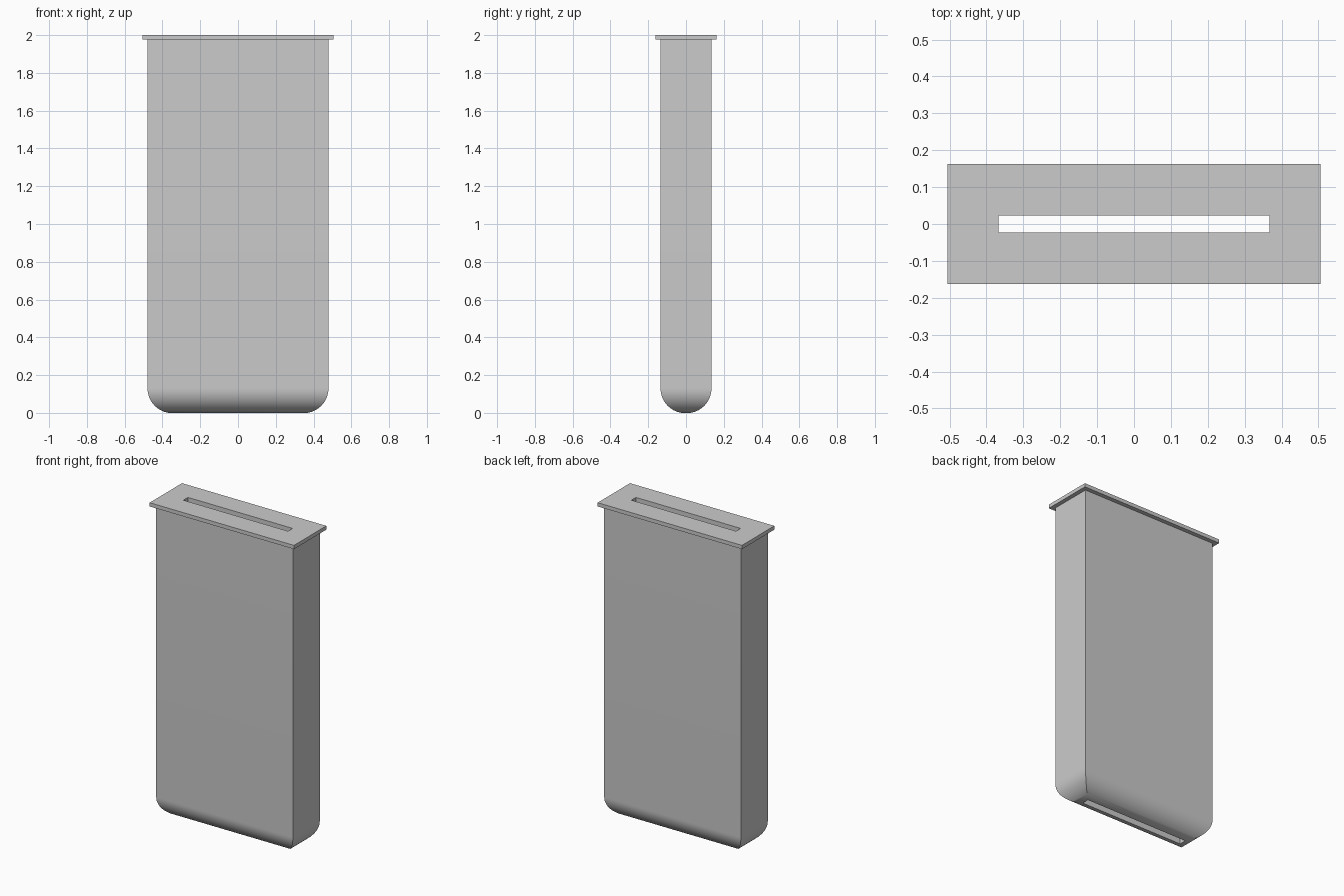
import bpy
import bmesh
import math

cube = bpy.data.objects.get("Cube")
if cube:
    bpy.data.objects.remove(cube, do_unlink=True)

HALF_X, HALF_Y = 0.479, 0.135      # sleeve half width and half depth
SLOT_INSET = 0.112                 # distance from outer wall to slot wall
LIP = 0.027                        # overhang of the rim
RIM_Z, TOP_Z = 1.976, 2.0
RADIUS = 0.132                     # rounding of the bottom edges
STEPS = 16

grey = bpy.data.materials.new("plain grey")
grey.use_nodes = True
colour = (0.6, 0.6, 0.6, 1)
grey.diffuse_color = colour
grey.node_tree.nodes["Principled BSDF"].inputs["Base Color"].default_value = colour


def loft(name, rings):
    """Skin a stack of rectangles, each given as (inset, height)."""
    bm = bmesh.new()
    loops = []
    for inset, z in rings:
        x, y = HALF_X - inset, HALF_Y - inset
        loops.append([bm.verts.new((sx * x, sy * y, z))
                      for sx, sy in ((-1, -1), (1, -1), (1, 1), (-1, 1))])
    for a, b in zip(loops, loops[1:]):
        for i in range(4):
            j = (i + 1) % 4
            bm.faces.new((a[i], b[i], b[j], a[j]))
    mesh = bpy.data.meshes.new(name)
    bm.to_mesh(mesh)
    bm.free()
    mesh.materials.append(grey)
    obj = bpy.data.objects.new(name, mesh)
    bpy.context.collection.objects.link(obj)
    bpy.ops.object.select_all(action="DESELECT")
    obj.select_set(True)
    bpy.context.view_layer.objects.active = obj
    bpy.ops.object.shade_smooth_by_angle(angle=math.radians(30))
    return obj


# Sleeve: outer wall, rounded bottom, then the slot wall back up
end = math.acos(1 - SLOT_INSET / RADIUS)
arc = []
for k in range(STEPS + 1):
    t = end * k / STEPS
    arc.append((RADIUS * (1 - math.cos(t)), RADIUS * (math.sin(end) - math.sin(t))))
loft("sleeve_body", [(0, RIM_Z)] + arc + [(SLOT_INSET, RIM_Z)])

# Rim: overhanging plate with the slot opening through it
loft("top_rim", [(SLOT_INSET, RIM_Z), (SLOT_INSET, TOP_Z), (-LIP, TOP_Z),
                 (-LIP, RIM_Z), (0, RIM_Z)])
